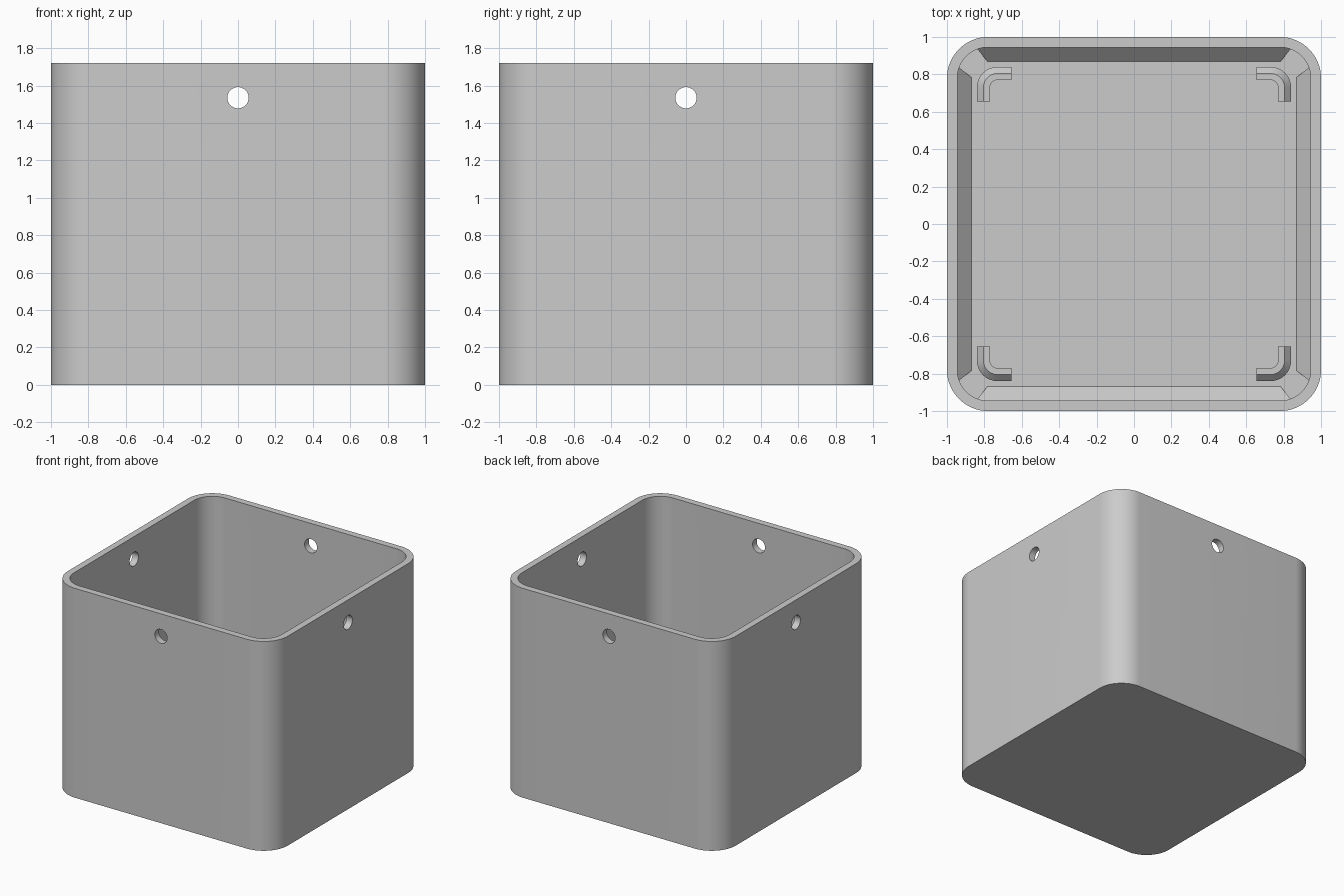
import bpy, bmesh, math
from mathutils import Vector

if "Cube" in bpy.data.objects:
    bpy.data.objects.remove(bpy.data.objects["Cube"], do_unlink=True)

HEIGHT, WALL, FLOOR = 1.72, 0.055, 0.055
RADIUS = 0.22
INNER = 1 - WALL

grey = bpy.data.materials.new("plain grey")
grey.use_nodes = True
grey.diffuse_color = (0.6, 0.6, 0.6, 1)
grey.node_tree.nodes["Principled BSDF"].inputs["Base Color"].default_value = (0.6, 0.6, 0.6, 1)


def make(name, bm):
    bmesh.ops.recalc_face_normals(bm, faces=bm.faces)
    mesh = bpy.data.meshes.new(name)
    bm.to_mesh(mesh)
    bm.free()
    mesh.materials.append(grey)
    obj = bpy.data.objects.new(name, mesh)
    bpy.context.collection.objects.link(obj)
    return obj


def smooth(obj):
    bpy.ops.object.select_all(action='DESELECT')
    obj.select_set(True)
    bpy.context.view_layer.objects.active = obj
    bpy.ops.object.shade_smooth_by_angle(angle=math.radians(30))


def rounded_square(half, radius, steps=16):
    points = []
    for k in range(4):
        turn = k * math.pi / 2
        mid = turn + math.pi / 4
        centre = Vector((math.cos(mid), math.sin(mid))) * math.sqrt(2) * (half - radius)
        for i in range(steps + 1):
            a = turn + i / steps * math.pi / 2
            points.append(centre + radius * Vector((math.cos(a), math.sin(a))))
    return points


def skin(bm, rings, closed=False):
    """Join matching rings of vertices with quads and cap both ends."""
    loops = [[bm.verts.new(p) for p in ring] for ring in rings]
    for a, b in zip(loops, loops[1:]):
        for i in range(len(a)):
            j = (i + 1) % len(a)
            bm.faces.new((a[i], a[j], b[j], b[i]))
    bm.faces.new(loops[0])
    bm.faces.new(loops[-1])


# Open box shell
bm = bmesh.new()
outer, inner = rounded_square(1, RADIUS), rounded_square(INNER, RADIUS - WALL)
skin(bm, [[(p.x, p.y, z) for p in ring] for ring, z in
          ((outer, 0), (outer, HEIGHT), (inner, HEIGHT), (inner, FLOOR))])
box = make("box_shell", bm)

# Hole cutters through opposite walls
for name, rotation in (("hole_cutter_front", (math.pi / 2, 0, 0)),
                       ("hole_cutter_side", (0, math.pi / 2, 0))):
    bpy.ops.mesh.primitive_cylinder_add(vertices=32, radius=0.057, depth=3,
                                        location=(0, 0, 1.535), rotation=rotation)
    cutter = bpy.context.object
    cutter.name = name
    cutter.hide_render = True
    cutter.display_type = 'WIRE'
    cut = box.modifiers.new(name, 'BOOLEAN')
    cut.operation = 'DIFFERENCE'
    cut.solver = 'EXACT'
    cut.object = cutter
# Bake the holes, then drop the cutters
bpy.ops.object.select_all(action='DESELECT')
box.select_set(True)
bpy.context.view_layer.objects.active = box
for name in ("hole_cutter_front", "hole_cutter_side"):
    bpy.ops.object.modifier_apply(modifier=name)
    bpy.data.objects.remove(bpy.data.objects[name], do_unlink=True)
smooth(box)

# Sloped strips along the floor edge, with mitred ends that leave the corners open
SLOPE = 0.075
for k, side in enumerate(("left", "back", "right", "front")):
    bm = bmesh.new()
    wall_x, floor_x = INNER, INNER - SLOPE
    gap = 0.085
    rings = []
    for s in (-1, 1):
        rings.append([(floor_x, s * (floor_x - gap), FLOOR),
                      (wall_x, s * (wall_x - gap - 0.015), FLOOR),
                      (wall_x, s * (wall_x - gap - 0.015), FLOOR + SLOPE)])
    skin(bm, rings)
    strip = make("floor_strip_" + side, bm)
    strip.rotation_euler.z = k * math.pi / 2

# Rounded corner brackets with a sloping outer half
OUT, MID, IN, END = 0.84, 0.805, 0.77, 0.655
TOP = FLOOR + 0.13
CENTRE = 0.73
path = [(0, END - CENTRE)]
path += [(i / 8 * math.pi / 2, 0) for i in range(9)]
path += [(math.pi / 2, END - CENTRE)]
section = ((IN, FLOOR), (IN, TOP), (MID, TOP), (OUT, TOP - 0.035), (OUT, FLOOR))
for k, corner in enumerate(("back_left", "back_right", "front_right", "front_left")):
    bm = bmesh.new()
    rings = []
    for n, (a, slide) in enumerate(path):
        along = Vector((0, slide)) if n == 0 else Vector((slide, 0))
        out = Vector((math.cos(a), math.sin(a)))
        ring = []
        for reach, z in section:
            p = Vector((CENTRE, CENTRE)) + out * (reach - CENTRE) + along
            ring.append((p.x, p.y, z))
        rings.append(ring)
    skin(bm, rings)
    bracket = make("corner_bracket_" + corner, bm)
    bracket.rotation_euler.z = k * math.pi / 2
    smooth(bracket)
